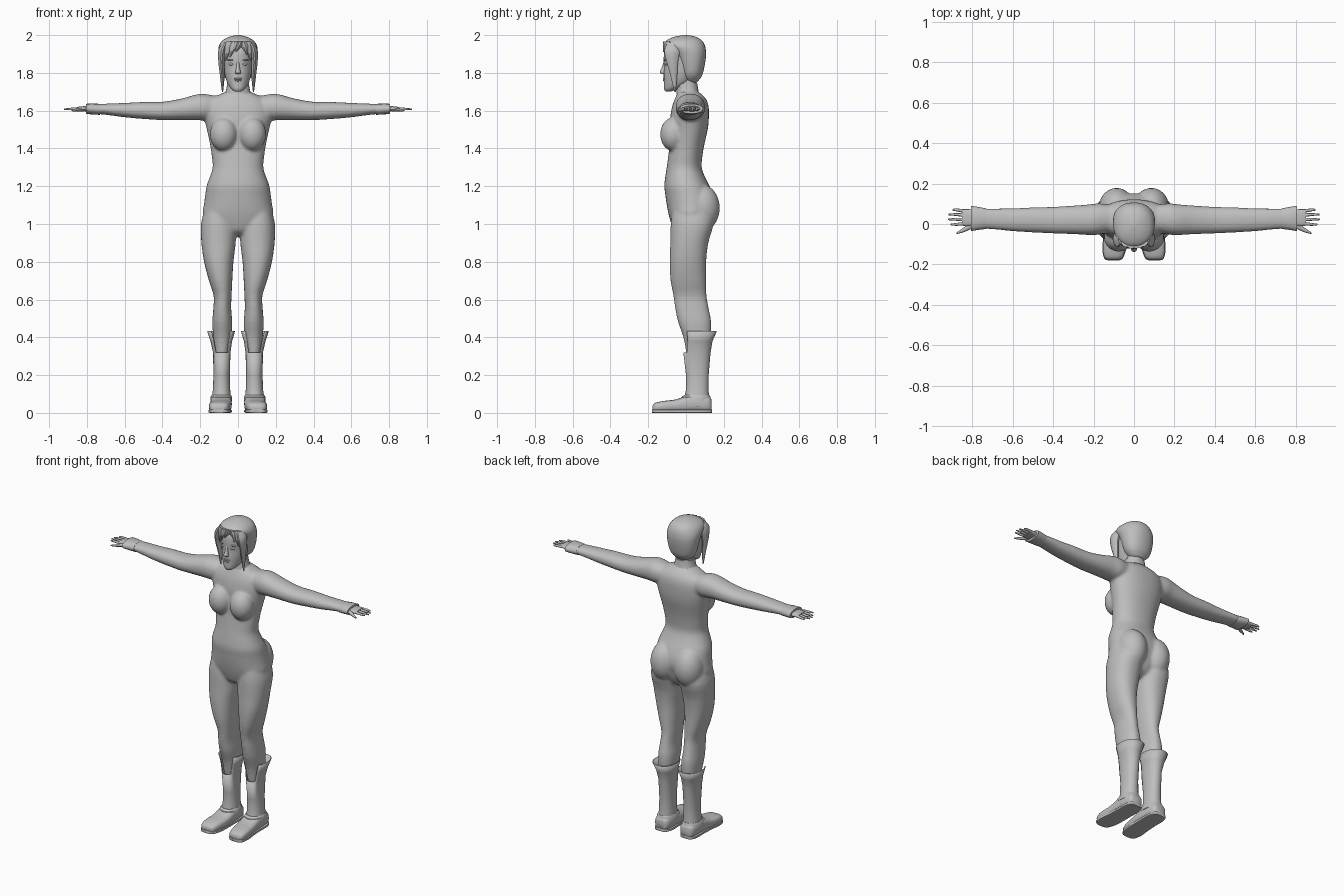
import bpy, bmesh, math
from mathutils import Vector, Matrix

grey = bpy.data.materials.new("plain grey")
grey.diffuse_color = (0.52, 0.52, 0.52, 1)


def spline(rings, steps):
    """Catmull-Rom resampling of a list of ring tuples."""
    out = []
    for i in range(len(rings) - 1):
        a, b, c, d = (rings[max(0, min(len(rings) - 1, i + k))] for k in (-1, 0, 1, 2))
        for s in range(steps):
            t = s / steps
            out.append([q + 0.5 * t * (r - p + t * (2*p - 5*q + 4*r - s2 + t * (3*(q - r) + s2 - p)))
                        for p, q, r, s2 in zip(a, b, c, d)])
    return out + [list(rings[-1])]


def loft(bm, axis, rings, n=24, p=2.2, steps=3, cap=True, side=1):
    """Skin superellipse rings (pos, u0, u1, v0, v1) along an axis; side=-1 mirrors in x."""
    loops = []
    for t, u0, u1, v0, v1 in spline(rings, steps):
        loop = []
        for k in range(n):
            a = math.tau * k / n
            c, s = math.cos(a), math.sin(a)
            u = (u0 + u1) / 2 + (u1 - u0) / 2 * math.copysign(abs(c) ** (2 / p), c)
            v = (v0 + v1) / 2 + (v1 - v0) / 2 * math.copysign(abs(s) ** (2 / p), s)
            x, y, z = {'z': (u, v, t), 'x': (t, u, v), 'y': (u, t, v)}[axis]
            loop.append(bm.verts.new((x * side, y, z)))
        loops.append(loop)
    for l0, l1 in zip(loops, loops[1:]):
        for k in range(n):
            bm.faces.new((l0[k], l0[(k + 1) % n], l1[(k + 1) % n], l1[k]))
    if cap:
        bm.faces.new(loops[0])
        bm.faces.new(loops[-1])


def sym(rings):
    """Rings centred on x = 0 from (z, half width, y front, y back)."""
    return [(z, -w, w, f, b) for z, w, f, b in rings]


def ball(bm, centre, radii, seg=20):
    m = Matrix.Translation(centre) @ Matrix.Diagonal((*radii, 1))
    bmesh.ops.create_uvsphere(bm, u_segments=seg, v_segments=seg // 2, radius=1, matrix=m)


def finish(bm, name, angle=50):
    bmesh.ops.recalc_face_normals(bm, faces=bm.faces)
    me = bpy.data.meshes.new(name)
    bm.to_mesh(me)
    bm.free()
    me.materials.append(grey)
    ob = bpy.data.objects.new(name, me)
    bpy.context.collection.objects.link(ob)
    bpy.ops.object.select_all(action='DESELECT')
    ob.select_set(True)
    bpy.context.view_layer.objects.active = ob
    bpy.ops.object.shade_smooth_by_angle(angle=math.radians(angle))
    return ob


# Body: torso, arms, legs blended into one smooth skin
bm = bmesh.new()
loft(bm, 'z', sym([
    (.935, .04, -.02, .06), (.96, .10, -.06, .10), (1.0, .16, -.078, .125),
    (1.05, .187, -.092, .14), (1.1, .181, -.102, .152), (1.15, .174, -.109, .145),
    (1.2, .167, -.115, .125), (1.25, .149, -.11, .1), (1.3, .134, -.102, .083),
    (1.36, .139, -.094, .087), (1.42, .148, -.087, .097), (1.5, .165, -.084, .115),
    (1.56, .178, -.084, .121), (1.62, .178, -.074, .12), (1.66, .15, -.06, .107),
    (1.69, .09, -.048, .08), (1.71, .058, -.042, .06), (1.8, .05, -.045, .055)]), n=36)
for s in (1, -1):
    ball(bm, (s * .076, -.066, 1.475), (.073, .071, .09), 28)    # bust
    ball(bm, (s * .086, .083, 1.085), (.088, .096, .125), 28)    # seat
    loft(bm, 'x', [
        (.08, -.03, .09, 1.56, 1.67), (.17, -.052, .102, 1.548, 1.688),
        (.22, -.055, .097, 1.55, 1.686), (.3, -.05, .091, 1.55, 1.664),
        (.4, -.047, .085, 1.55, 1.647), (.5, -.042, .082, 1.556, 1.646),
        (.6, -.036, .078, 1.565, 1.641), (.7, -.026, .077, 1.578, 1.637),
        (.79, -.02, .077, 1.586, 1.632)], side=s)
    loft(bm, 'z', [
        (1.08, .03, .175, -.07, .13), (1.0, .01, .196, -.081, .145),
        (.9, .012, .194, -.083, .118), (.8, .024, .18, -.087, .107),
        (.7, .03, .154, -.082, .107), (.62, .034, .129, -.067, .109),
        (.55, .036, .131, -.057, .121), (.48, .03, .136, -.042, .134),
        (.4, .034, .131, -.014, .131), (.3, .05, .12, .004, .115),
        (.22, .06, .11, .02, .1)], n=28, side=s)
body = finish(bm, "body", 180)
rm = body.modifiers.new("blend", 'REMESH')
rm.mode = 'VOXEL'
rm.voxel_size = .008
rm.use_smooth_shade = True
sm = body.modifiers.new("soften", 'SMOOTH')
sm.factor = .5
sm.iterations = 8

# Collar
bm = bmesh.new()
loft(bm, 'z', sym([(1.69, .07, -.052, .07), (1.715, .062, -.05, .064), (1.745, .057, -.049, .06)]))
finish(bm, "collar", 40)

# Head with features
bm = bmesh.new()
loft(bm, 'z', sym([
    (1.702, .018, -.108, -.08), (1.715, .036, -.116, -.04), (1.745, .056, -.117, .02),
    (1.79, .07, -.118, .06), (1.83, .076, -.116, .08), (1.88, .08, -.118, .09),
    (1.93, .078, -.11, .085), (1.97, .05, -.07, .06)]), n=32, p=2.1)
loft(bm, 'z', sym([(1.793, .011, -.124, -.1), (1.803, .015, -.139, -.1),
                   (1.825, .01, -.13, -.1), (1.86, .007, -.118, -.1)]), n=12)
ball(bm, (0, -.115, 1.769), (.021, .008, .005), 12)
ball(bm, (0, -.114, 1.76), (.017, .008, .005), 12)
for s in (1, -1):
    ball(bm, (s * .033, -.104, 1.846), (.016, .009, .007), 12)
    ball(bm, (s * .035, -.105, 1.868), (.022, .009, .004), 12)
finish(bm, "head", 60)

# Hair: cap, fringe locks and long side strands
bm = bmesh.new()
loft(bm, 'z', sym([
    (1.75, .042, .0, .058), (1.785, .078, -.025, .085), (1.84, .095, -.04, .099),
    (1.89, .102, -.06, .106), (1.92, .104, -.085, .105), (1.945, .1, -.113, .1),
    (1.97, .084, -.105, .086), (1.99, .05, -.065, .055), (2.0, .012, -.015, .01)]), n=32)
finish(bm, "hair_cap")
bm = bmesh.new()
for s in (1, -1):
    loft(bm, 'z', [(1.7, .079, .085, -.062, -.054), (1.78, .071, .095, -.082, -.046),
                   (1.86, .071, .104, -.105, -.04), (1.92, .062, .104, -.117, -.03),
                   (1.96, .05, .08, -.1, -.03)], n=10, p=1.6, side=s)
# each lock: tip x, tip z, root x, root half width
for tx, tz, rx, w in ((-.068, 1.865, -.04, .032), (-.042, 1.885, -.012, .03),
                      (-.012, 1.91, .012, .024), (.048, 1.895, .028, .026), (.07, 1.865, .048, .03)):
    def at(t, h):
        x = tx + (rx - tx) * t
        y = -.124 + 5.5 * x * x
        return (tz + (1.965 - tz) * t, x - h, x + h, y, y + .04)
    loft(bm, 'z', [at(0, .003), at(.35, w * .55), at(.7, w * .9), at(1, w * .7)], n=10, p=1.7)
finish(bm, "hair_locks", 35)

for s, tag in ((1, "left"), (-1, "right")):
    # Sleeve cuff
    bm = bmesh.new()
    loft(bm, 'x', [(.73, -.024, .077, 1.578, 1.636), (.775, -.03, .085, 1.58, 1.638),
                   (.805, -.035, .09, 1.584, 1.636)], n=16, side=s)
    finish(bm, tag + "_cuff", 40)

    # Hand: palm, four fingers and thumb
    bm = bmesh.new()
    loft(bm, 'x', [(.77, .0, .07, 1.594, 1.626), (.815, -.012, .073, 1.597, 1.624),
                   (.85, -.008, .073, 1.6, 1.62)], n=16, p=2.6, side=s)
    for y0, y1, tip in ((.063, .07, .897), (.043, .047, .917), (.022, .023, .92), (.002, -.002, .907)):
        loft(bm, 'x', [(.835, y0 - .009, y0 + .009, 1.601, 1.619), (.88, y1 - .007, y1 + .007, 1.602, 1.616),
                       (tip, y1 - .004, y1 + .004, 1.604, 1.611)], n=8, p=2, steps=2, side=s)
    loft(bm, 'x', [(.795, -.02, .02, 1.598, 1.62), (.84, -.04, -.016, 1.596, 1.614),
                   (.878, -.05, -.042, 1.597, 1.605)], n=8, p=2, steps=2, side=s)
    finish(bm, tag + "_hand")

    # Boot shaft: flared, with the front of the top cut away
    bm = bmesh.new()
    loft(bm, 'z', [(.03, .036, .144, -.02, .125), (.08, .037, .14, -.01, .124), (.12, .041, .133, .0, .119),
                   (.2, .043, .13, .0, .12), (.32, .04, .132, -.014, .13),
                   (.38, .031, .146, -.012, .14), (.432, .016, .163, -.02, .163)],
         n=32, steps=1, cap=False, side=s)
    cut = [f for f in bm.faces if f.calc_center_median().z > .32 and f.calc_center_median().y < .008]
    bmesh.ops.delete(bm, geom=cut, context='FACES')
    shaft = finish(bm, tag + "_boot_shaft", 40)
    so = shaft.modifiers.new("thickness", 'SOLIDIFY')
    so.thickness = .005

    # Boot foot, ankle band and sole
    bm = bmesh.new()
    loft(bm, 'y', [(-.178, .078, .125, .012, .035), (-.165, .055, .147, .004, .052),
                   (-.12, .042, .154, .004, .063), (-.06, .035, .15, .004, .07),
                   (-.02, .033, .147, .004, .082), (.02, .033, .146, .004, .095),
                   (.08, .036, .143, .004, .095), (.122, .045, .135, .004, .085),
                   (.135, .06, .12, .01, .07)], p=2.9, side=s)
    finish(bm, tag + "_boot_foot")
    bm = bmesh.new()
    loft(bm, 'z', [(.06, .031, .147, -.028, .132), (.085, .032, .145, -.022, .13),
                   (.095, .038, .138, -.008, .124)], steps=1, side=s)
    finish(bm, tag + "_ankle_band", 30)
    bm = bmesh.new()
    loft(bm, 'y', [(-.181, .08, .125, .0, .018), (-.17, .055, .147, .0, .018), (-.12, .038, .157, .0, .018),
                   (-.05, .034, .15, .0, .018), (.02, .034, .146, .0, .018), (.09, .034, .146, .0, .018),
                   (.13, .05, .132, .0, .018), (.137, .065, .118, .0, .018)], p=7, side=s)
    finish(bm, tag + "_sole", 35)
